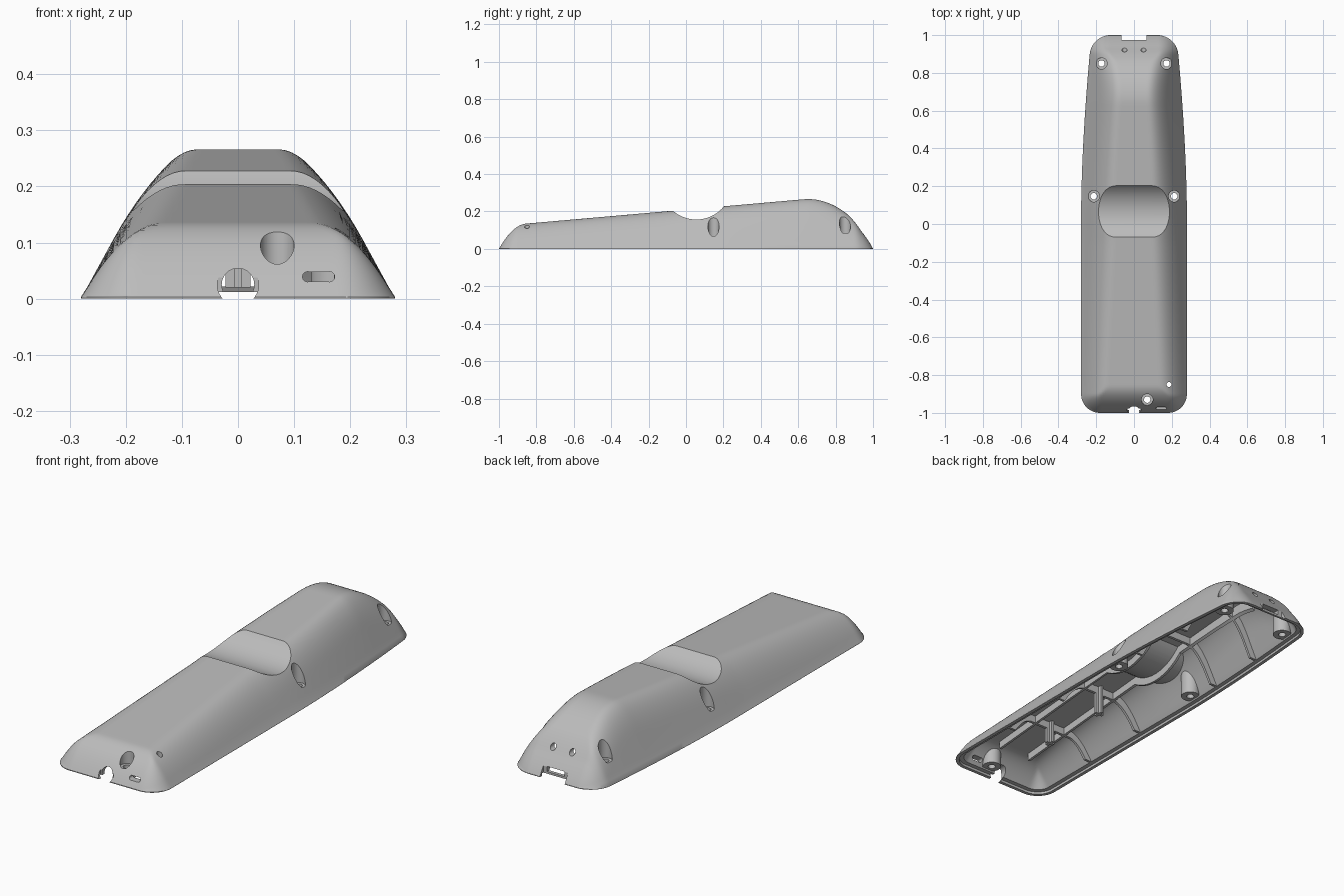
import bpy, bmesh, math
from mathutils import Matrix

cube = bpy.data.objects.get("Cube")
if cube:
    bpy.data.objects.remove(cube, do_unlink=True)

grey = bpy.data.materials.new("light grey plastic")
grey.use_nodes = True
colour = (0.5, 0.5, 0.5, 1)
grey.diffuse_color = colour
grey.node_tree.nodes["Principled BSDF"].inputs["Base Color"].default_value = colour

CORNER = 0.1     # plan corner radius
WALL = 0.03      # shell thickness


def to_object(name, bm):
    bmesh.ops.recalc_face_normals(bm, faces=bm.faces)
    mesh = bpy.data.meshes.new(name)
    bm.to_mesh(mesh)
    bm.free()
    mesh.materials.append(grey)
    ob = bpy.data.objects.new(name, mesh)
    bpy.context.collection.objects.link(ob)
    return ob


def boolean(ob, other, operation="DIFFERENCE"):
    mod = ob.modifiers.new("boolean", "BOOLEAN")
    mod.operation = operation
    mod.solver = "EXACT"
    mod.object = other
    bpy.context.view_layer.objects.active = ob
    bpy.ops.object.modifier_apply(modifier=mod.name)
    bpy.data.objects.remove(other, do_unlink=True)


def cylinder(name, radius, start, length, axis="Z"):
    bm = bmesh.new()
    bmesh.ops.create_cone(bm, cap_ends=True, segments=40, radius1=radius,
                          radius2=radius, depth=length)
    bmesh.ops.translate(bm, verts=bm.verts, vec=(0, 0, length / 2))
    turn = {"Z": Matrix(), "X": Matrix.Rotation(math.pi / 2, 4, "Y"),
            "Y": Matrix.Rotation(-math.pi / 2, 4, "X")}[axis]
    bmesh.ops.transform(bm, matrix=Matrix.Translation(start) @ turn, verts=bm.verts)
    return to_object(name, bm)


def box(name, x, y, z):
    bm = bmesh.new()
    bmesh.ops.create_cube(bm, size=1)
    for v in bm.verts:
        v.co = [(lo + hi) / 2 + c * (hi - lo) for c, (lo, hi) in zip(v.co, (x, y, z))]
    return to_object(name, bm)


def plan_width(y):
    return 0.28 - 0.06 * max(0, y - 0.05) ** 1.7


def skin_height(x, y, inset):
    # Sloped side walls blended into the rising, rounded spine
    qx = abs(x) - (plan_width(y) - CORNER)
    qy = abs(y) - (1 - CORNER)
    inside = CORNER - min(max(qx, qy), 0) - math.hypot(max(qx, 0), max(qy, 0))
    slope = 1.75 + 0.35 * min(1, max(0, (y + 0.1) / 0.75))
    wall = slope * (inside - inset)
    top = 0.21 + 0.0876 * y - 1.84 * max(0, y - 0.63) ** 2 - inset
    k = min(0.12, top)
    return min(wall, top) - max(k - abs(wall - top), 0) ** 2 / (4 * k)


def body(name, inset, bottom, flat=None):
    # Lofted solid, inset from the outer skin, with the thumb hollow cut across
    bm = bmesh.new()
    across, along = 48, 130
    rows = []
    for j in range(along + 1):
        y = (1 - inset) * math.sin(math.pi * (j / along - 0.5))
        past = max(0, abs(y) - (1 - CORNER))
        half = plan_width(y) - CORNER + math.sqrt(max(0, (CORNER - inset) ** 2 - past ** 2))
        row = [bm.verts.new((half, y, bottom))]
        for i in range(across + 1):
            x = half * (1 - 2 * i / across)
            z = flat if flat else max(0.003, skin_height(x, y, inset))
            row.append(bm.verts.new((x, y, z)))
        row.append(bm.verts.new((-half, y, bottom)))
        rows.append(row)
    for a, b in zip(rows, rows[1:]):
        for i in range(len(a)):
            n = (i + 1) % len(a)
            bm.faces.new((a[i], a[n], b[n], b[i]))
    bm.faces.new(rows[0])
    bm.faces.new(rows[-1])
    ob = to_object(name, bm)
    if not flat:
        bm = bmesh.new()
        bmesh.ops.create_cone(bm, cap_ends=True, segments=128, radius1=0.19 + inset,
                              radius2=0.19 + inset, depth=1)
        bmesh.ops.transform(bm, verts=bm.verts, matrix=Matrix.Translation(
            (0, 0.055, 0.347)) @ Matrix.Rotation(math.pi / 2, 4, "Y"))
        boolean(ob, to_object("hollow_cutter", bm))
    return ob


# Hollow shell with a stepped rim
shell = body("shell", 0, 0)
boolean(shell, body("cavity", WALL, -0.02))
boolean(shell, body("rim_step", 0.016, -0.02, 0.012))

# Screw bosses: x, y, seat height
screws = [(0.07, -0.93, 0.06)]
for side in (-1, 1):
    screws += [(side * 0.213, 0.147, 0.07), (side * 0.172, 0.85, 0.085)]
for x, y, seat in screws:
    boss = cylinder("boss", 0.042, (x, y, 0.018), 0.3)
    boolean(boss, body("boss_trim", 0.006, -0.02), "INTERSECT")
    boolean(shell, boss, "UNION")
for x, y, seat in screws:
    boolean(shell, cylinder("counterbore", 0.03, (x, y, seat), 0.4))
    boolean(shell, cylinder("screw_hole", 0.017, (x, y, -0.1), 0.4))

# Front cable opening, slot and pin hole
boolean(shell, cylinder("cable_recess", 0.037, (0, -1.1, 0.025), 0.123, "Y"))
boolean(shell, cylinder("cable_hole", 0.029, (0, -1.1, 0.025), 0.18, "Y"))
for x in (0.124, 0.163):
    boolean(shell, cylinder("slot_end", 0.009, (x, -1.1, 0.039), 0.2, "Y"))
boolean(shell, box("slot", (0.124, 0.163), (-1.1, -0.9), (0.0301, 0.0479)))
boolean(shell, cylinder("pin_hole", 0.013, (0.185, -0.85, -0.1), 0.4))

# Back port recess, its opening and two indicator holes
boolean(shell, box("port_recess", (-0.065, 0.065), (0.974, 1.1), (-0.05, 0.06)))
boolean(shell, box("port", (-0.045, 0.045), (0.9, 1.1), (0.022, 0.046)))
for x in (-0.05, 0.05):
    boolean(shell, cylinder("indicator_hole", 0.014, (x, 0.82, 0.118), 0.3, "Y"))

parts = [shell]


def rib(name, x, y):
    # Thin web that follows the underside of the shell
    ob = box(name, x, y, (0.012, 0.4))
    boolean(ob, body("rib_trim", 0.012, -0.02), "INTERSECT")
    boolean(ob, body("rib_arch", 0.065, -0.02))
    parts.append(ob)


for y in (-0.6, -0.25, 0.3, 0.6):
    rib("cross_rib", (-0.3, 0.3), (y - 0.006, y + 0.006))
for x in (-0.085, 0.085):
    rib("long_rib", (x - 0.006, x + 0.006), (-0.85, 0.75))

# Cross-shaped support posts
for y in (-0.6, -0.25):
    roof = skin_height(0, y, 0.015)
    parts.append(box("post_web", (-0.022, 0.022), (y - 0.007, y + 0.007), (0.02, roof)))
    parts.append(box("post_fin", (-0.007, 0.007), (y - 0.022, y + 0.022), (0.02, roof)))

for ob in parts:
    bpy.ops.object.select_all(action="DESELECT")
    ob.select_set(True)
    bpy.context.view_layer.objects.active = ob
    bpy.ops.object.shade_smooth_by_angle(angle=math.radians(30))
